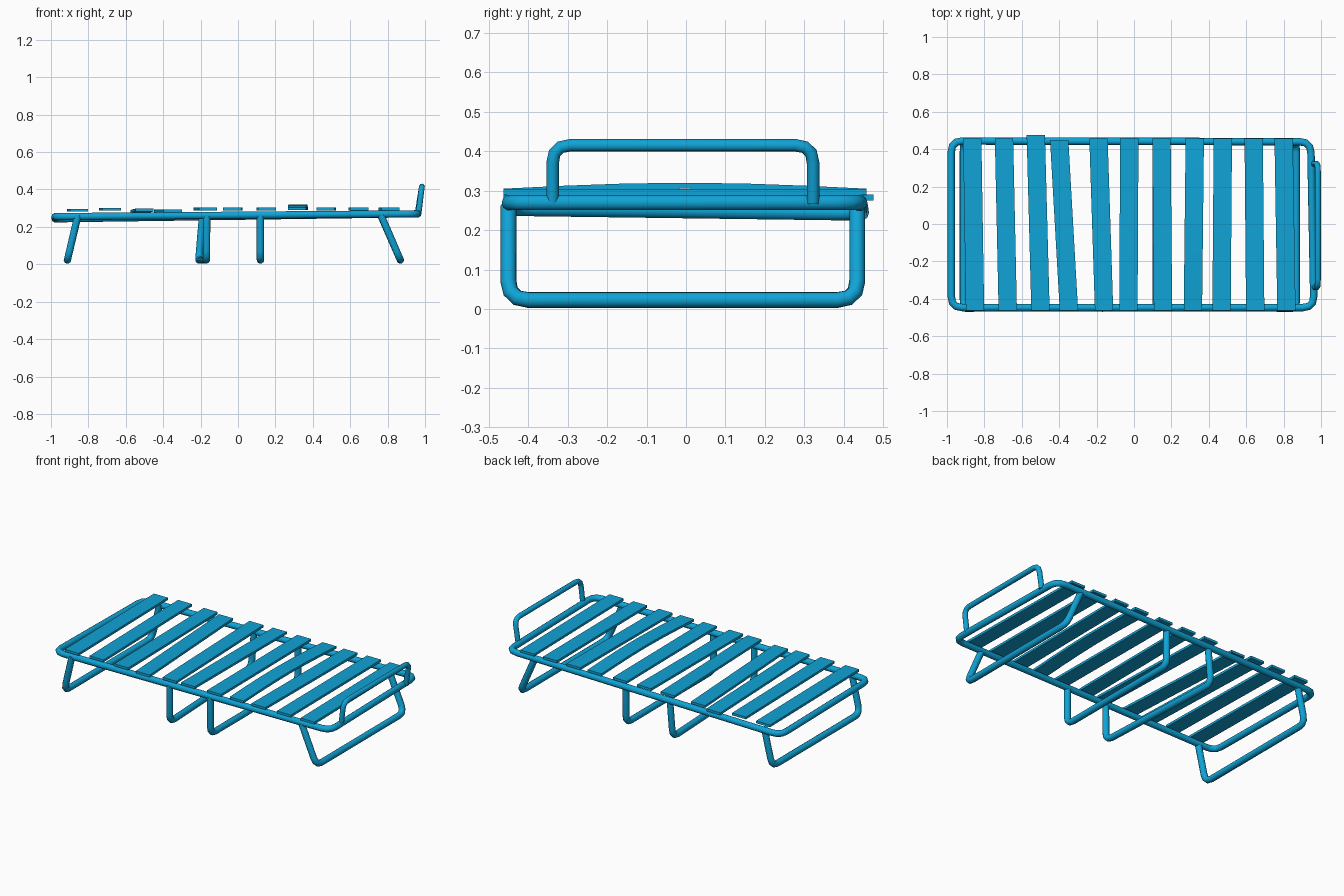
import bpy
import bmesh
import math
from mathutils import Vector

default = bpy.data.objects.get("Cube")
if default:
    bpy.data.objects.remove(default, do_unlink=True)

# One painted colour for everything
blue = bpy.data.materials.new("bright_blue")
blue.use_nodes = True
colour = (0.005, 0.37, 0.68, 1)
blue.diffuse_color = colour
blue.node_tree.nodes["Principled BSDF"].inputs["Base Color"].default_value = colour


def round_corner(before, corner, after, radius, steps=3):
    """Points of a soft bend replacing one corner of a path."""
    start = corner + (before - corner).normalized() * radius
    end = corner + (after - corner).normalized() * radius
    points = []
    for i in range(steps + 1):
        t = i / steps
        points.append(start * (1 - t) ** 2 + corner * 2 * t * (1 - t) + end * t * t)
    return points


def tube(name, corners, radius, bend, closed=False):
    """Bent pipe swept along a path with rounded corners."""
    corners = [Vector(c) for c in corners]
    count = len(corners)
    path = []
    for i, corner in enumerate(corners):
        if not closed and i in (0, count - 1):
            path.append(corner)
        else:
            path += round_corner(corners[i - 1], corner, corners[(i + 1) % count], bend)
    curve = bpy.data.curves.new(name, "CURVE")
    curve.dimensions = "3D"
    curve.bevel_depth = radius
    curve.bevel_resolution = 3
    curve.use_fill_caps = True
    spline = curve.splines.new("POLY")
    spline.points.add(len(path) - 1)
    for point, co in zip(spline.points, path):
        point.co = (*co, 1)
    spline.use_cyclic_u = closed
    curve.materials.append(blue)
    obj = bpy.data.objects.new(name, curve)
    bpy.context.collection.objects.link(obj)
    bpy.ops.object.select_all(action="DESELECT")
    obj.select_set(True)
    bpy.context.view_layer.objects.active = obj
    bpy.ops.object.convert(target="MESH")
    bpy.ops.object.shade_smooth_by_angle(angle=math.radians(50))


def slat(name, front, back, arch=0, width=0.098, thick=0.015, steps=6):
    """Flat board from a front to a back top-centre point, optionally arched."""
    front, back = Vector(front), Vector(back)
    bm = bmesh.new()
    rings = []
    for i in range(steps + 1):
        t = i / steps
        centre = front.lerp(back, t)
        centre.z += arch * math.sin(math.pi * t)
        rings.append([bm.verts.new(centre + Vector((sx * width / 2, 0, dz)))
                      for sx, dz in ((-1, 0), (1, 0), (1, -thick), (-1, -thick))])
    for a, b in zip(rings, rings[1:]):
        for j in range(4):
            k = (j + 1) % 4
            bm.faces.new((a[j], a[k], b[k], b[j]))
    bm.faces.new(rings[0])
    bm.faces.new(rings[-1])
    bmesh.ops.recalc_face_normals(bm, faces=bm.faces)
    mesh = bpy.data.meshes.new(name)
    bm.to_mesh(mesh)
    bm.free()
    mesh.materials.append(blue)
    bpy.context.collection.objects.link(bpy.data.objects.new(name, mesh))


# Slightly sagging bed frame
tube("bed_frame", [(-0.977, -0.447, 0.255), (0.962, -0.447, 0.27),
                   (0.945, 0.44, 0.27), (-0.977, 0.444, 0.243)], 0.02, 0.06, closed=True)


# U-shaped legs: x of the top and foot on the front and back sides
def leg(name, front_top, front_foot, back_top, back_foot):
    tube(name, [(front_top, -0.45, 0.262), (front_foot, -0.45, 0.023),
                (back_foot, 0.434, 0.023), (back_top, 0.434, 0.258)], 0.02, 0.05)


leg("foot_end_leg", -0.856, -0.912, -0.856, -0.912)
leg("middle_leg_right", -0.167, -0.168, -0.19, -0.21)
leg("middle_leg_left", 0.12, 0.12, 0.12, 0.12)
leg("head_end_leg", 0.765, 0.868, 0.765, 0.868)

# Raised rail at the head end
tube("head_rail", [(0.965, -0.338, 0.268), (0.983, -0.338, 0.415),
                   (0.983, 0.322, 0.415), (0.96, 0.322, 0.268)], 0.016, 0.045)

# Loosely laid slats: x at front, x at back, top height
slats = [(-0.85, -0.865, 0.297), (-0.675, -0.695, 0.302), (-0.5, -0.525, 0.298),
         (-0.348, -0.4, 0.293), (-0.16, -0.19, 0.303), (-0.03, -0.025, 0.304),
         (0.155, 0.147, 0.304), (0.315, 0.325, 0.305), (0.468, 0.475, 0.304),
         (0.648, 0.64, 0.304), (0.815, 0.8, 0.304)]
shifted = {2: 0.475, 3: 0.45}
for i, (front_x, back_x, top) in enumerate(slats):
    drop = 0.008 if i == 2 else 0
    slat(f"slat_{i + 1}", (front_x, -0.463, top), (back_x, shifted.get(i, 0.458), top - drop),
         arch=0.015 if i == 7 else 0)
